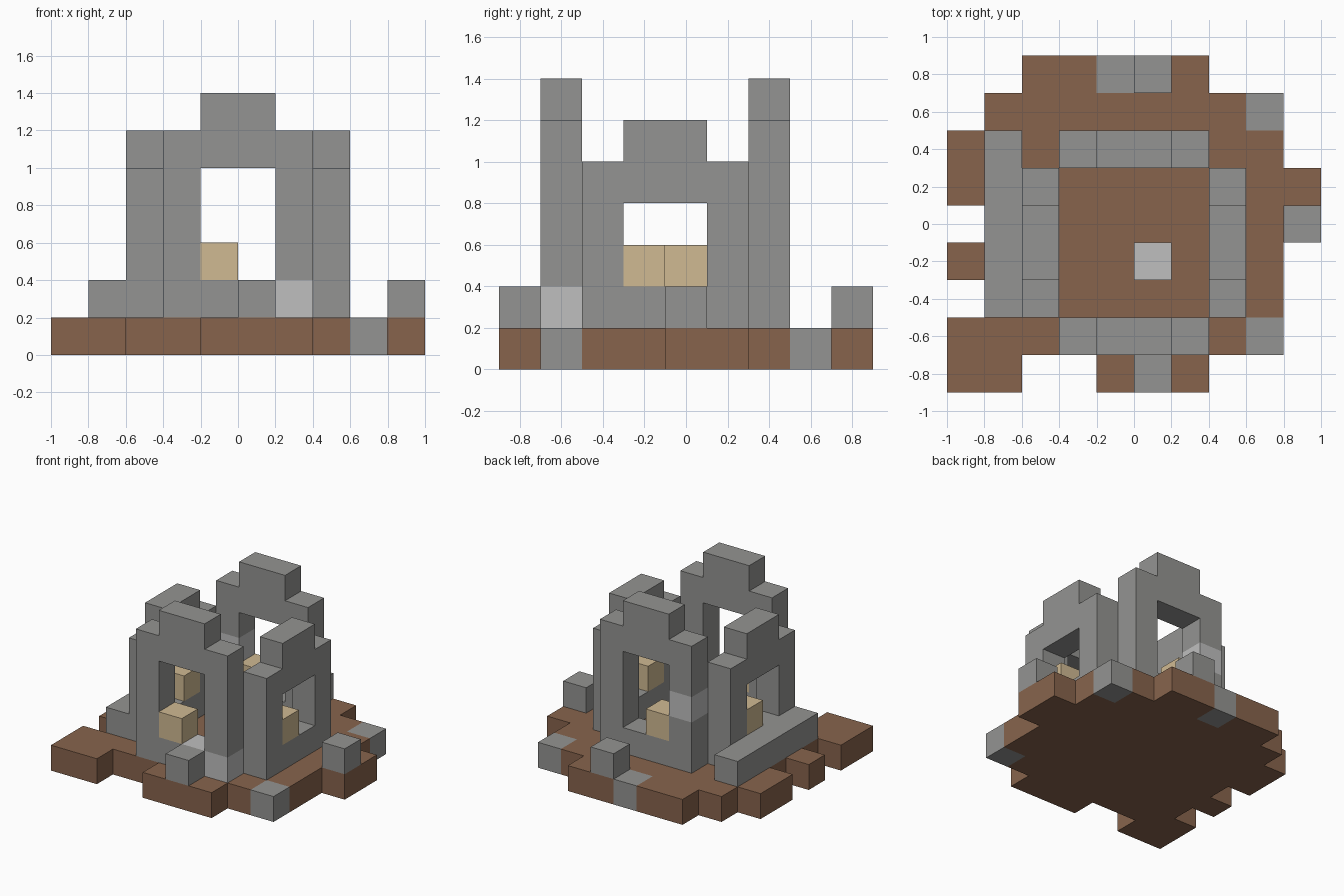
import bpy
import bmesh
from mathutils import Vector

cube = bpy.data.objects.get("Cube")
if cube:
    bpy.data.objects.remove(cube, do_unlink=True)

UNIT = 0.2                        # edge of one block
ORIGIN = Vector((-1.0, -0.9, 0))  # corner of the block grid


def material(name, rgb):
    mat = bpy.data.materials.new(name)
    mat.use_nodes = True
    mat.diffuse_color = (*rgb, 1)
    bsdf = next(n for n in mat.node_tree.nodes if n.type == 'BSDF_PRINCIPLED')
    bsdf.inputs["Base Color"].default_value = (*rgb, 1)
    return mat


MATERIALS = {
    "dirt": material("brown dirt", (0.245, 0.127, 0.073)),
    "stone": material("grey stone", (0.296, 0.296, 0.287)),
    "pale": material("pale stone", (0.52, 0.52, 0.52)),
    "sand": material("tan sandstone", (0.63, 0.49, 0.29)),
}
NAMES = list(MATERIALS)
parts = {}      # part name -> {cell: colour name}


def block(part, colour, xs, ys, zs):
    """Fill a box of grid cells; each range is (first, last) inclusive."""
    cells = parts.setdefault(part, {})
    for x in range(xs[0], xs[1] + 1):
        for y in range(ys[0], ys[1] + 1):
            for z in range(zs[0], zs[1] + 1):
                cells[x, y, z] = colour


def single(part, colour, x, y, z):
    block(part, colour, (x, x), (y, y), (z, z))


def arch_wall(part, across, start, fixed, top):
    """Four-block-wide wall with a two-block window and a stepped top."""
    def piece(first, last, z0, z1):
        span, depth = (start + first, start + last), (fixed, fixed)
        xs, ys = (span, depth) if across == "x" else (depth, span)
        block(part, "stone", xs, ys, (z0, z1))
    piece(0, 0, 1, top - 1)            # pillars
    piece(3, 3, 1, top - 1)
    piece(1, 2, 1, 1)                  # sill
    piece(1, 2, top - 1, top)          # lintel and raised crown


# Ragged ground, listed from back to front: d = dirt, s = stone
GROUND = [
    "..ddsdd...",
    ".ddddddds.",
    "ddddddddd.",
    "dddddddddd",
    ".ddddddddd",
    "ddddddddd.",
    ".dddddddd.",
    "dddddddds.",
    "dd..ddd...",
]
for y, row in enumerate(reversed(GROUND)):
    for x, mark in enumerate(row):
        if mark != ".":
            single("ground", "dirt" if mark == "d" else "stone", x, y, 0)

# Four ruined walls around the courtyard
arch_wall("front_wall", "x", 3, 1, 6)
arch_wall("back_wall", "x", 3, 6, 6)
arch_wall("right_wall", "y", 2, 2, 5)
arch_wall("left_wall", "y", 2, 7, 5)

# Worn pale stones set in the walls
single("front_wall", "pale", 5, 1, 1)
single("front_wall", "pale", 6, 1, 1)
single("back_wall", "pale", 3, 6, 3)

# Sandstone blocks resting on the window sills
single("front_sill_block", "sand", 4, 1, 2)
single("back_sill_block", "sand", 4, 6, 2)
single("right_sill_block", "sand", 2, 4, 2)
single("left_sill_block", "sand", 7, 3, 2)

# Low ledge and loose rubble
block("side_ledge", "stone", (1, 1), (2, 6), (1, 1))
single("front_rubble", "stone", 5, 0, 1)
single("back_rubble", "stone", 5, 8, 1)
single("left_rubble", "stone", 9, 4, 1)
single("courtyard_rubble", "pale", 5, 3, 1)

solid = {cell for cells in parts.values() for cell in cells}


def build(name, cells):
    """Make a mesh of only the outward faces of the part's blocks."""
    bm = bmesh.new()
    for cell, colour in cells.items():
        centre = ORIGIN + (Vector(cell) + Vector((0.5, 0.5, 0.5))) * UNIT
        for axis in range(3):
            for sign in (-1, 1):
                n = Vector((0, 0, 0))
                n[axis] = sign
                if tuple(int(c + d) for c, d in zip(cell, n)) in solid:
                    continue
                u = Vector((0, 0, 0))
                u[(axis + 1) % 3] = 1
                v = n.cross(u)
                corners = (n - u - v, n + u - v, n + u + v, n - u + v)
                face = bm.faces.new(
                    [bm.verts.new(centre + c * UNIT / 2) for c in corners])
                face.material_index = NAMES.index(colour)
    bmesh.ops.remove_doubles(bm, verts=bm.verts[:], dist=UNIT / 100)
    mesh = bpy.data.meshes.new(name)
    bm.to_mesh(mesh)
    bm.free()
    for key in NAMES:
        mesh.materials.append(MATERIALS[key])
    bpy.context.collection.objects.link(bpy.data.objects.new(name, mesh))


for part_name, part_cells in parts.items():
    build(part_name, part_cells)
